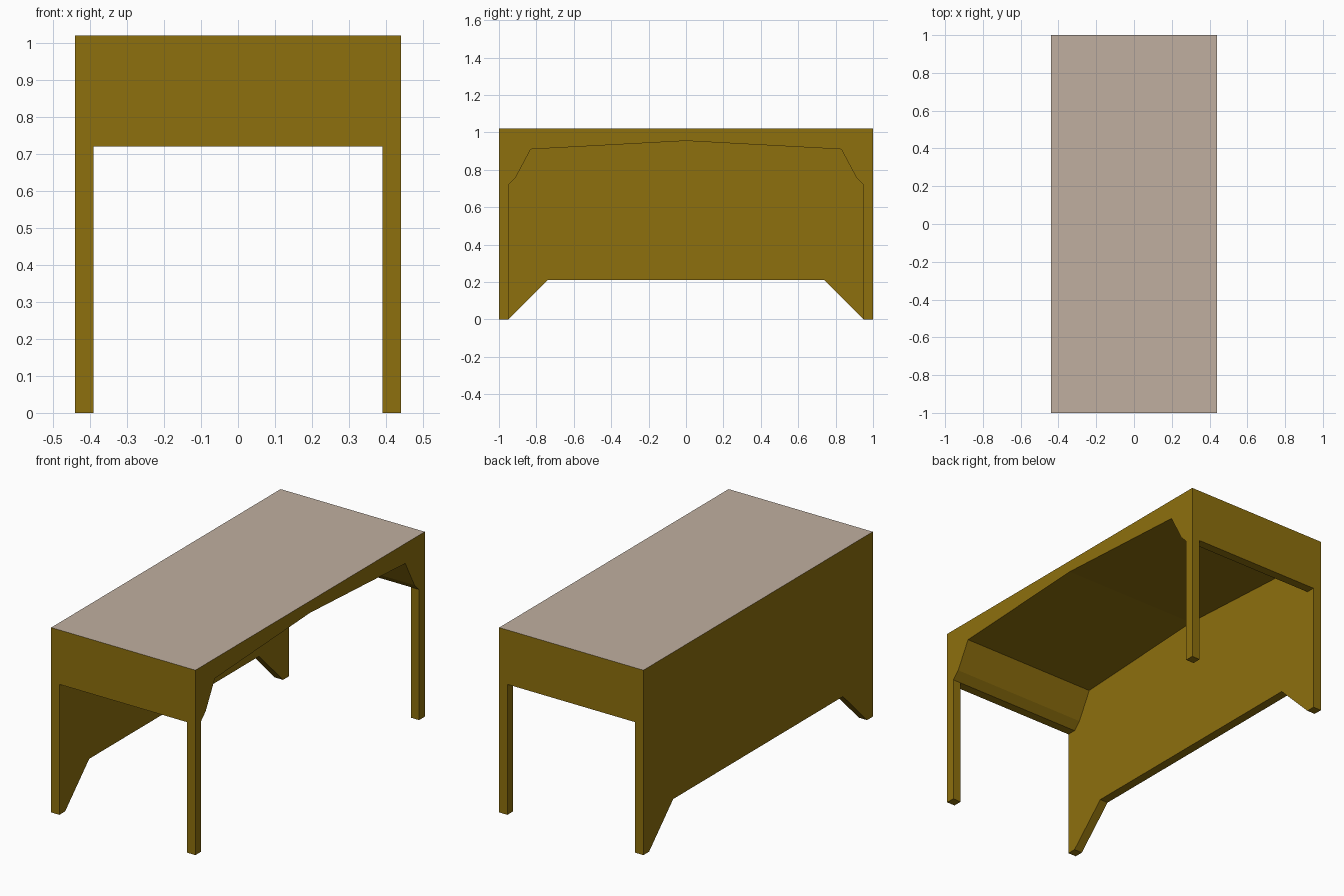
import bpy, bmesh
from mathutils import Vector

if "Cube" in bpy.data.objects:
    bpy.data.objects.remove(bpy.data.objects["Cube"])


def material(name, rgb):
    m = bpy.data.materials.new(name)
    m.diffuse_color = (*rgb, 1)
    m.use_nodes = True
    m.node_tree.nodes["Principled BSDF"].inputs["Base Color"].default_value = m.diffuse_color
    return m


wood = material("wood", (0.27, 0.16, 0.004))
surface = material("surface", (0.53, 0.43, 0.35))


def mirrored(half):
    """Complete a half profile (y >= 0, outer to inner) across y = 0."""
    return half + [(-y, z) for y, z in reversed(half) if y > 0]


def prism(name, profile, x0, x1):
    """Extrude a (y, z) profile along x."""
    bm = bmesh.new()
    face = bm.faces.new([bm.verts.new((x0, y, z)) for y, z in profile])
    out = bmesh.ops.extrude_face_region(bm, geom=[face])
    moved = [g for g in out["geom"] if isinstance(g, bmesh.types.BMVert)]
    bmesh.ops.translate(bm, verts=moved, vec=Vector((x1 - x0, 0, 0)))
    bmesh.ops.recalc_face_normals(bm, faces=bm.faces[:])
    mesh = bpy.data.meshes.new(name)
    bm.to_mesh(mesh)
    bm.free()
    mesh.materials.append(wood)
    obj = bpy.data.objects.new(name, mesh)
    bpy.context.collection.objects.link(obj)
    return obj


# Solid desk block with a pale writing surface on top
desk = prism("desk_body", mirrored([(1, 0), (1, 1.02)]), -0.44, 0.44)
desk.data.materials.append(surface)
for p in desk.data.polygons:
    if p.normal.z > 0.9:
        p.material_index = 1

# Arched knee space, open on the right side
arch = [(0.95, -0.1), (0.95, 0.72), (0.91, 0.76), (0.83, 0.91), (0, 0.955)]
# Opening between the legs at both ends
ends = [(1.1, -0.1), (1.1, 0.72)]
# Raised lower edge of the left panel
foot = [(1.05, -0.1), (0.74, 0.21)]

for name, half, x0, x1 in (("knee_space_cutter", arch, -0.39, 0.6),
                           ("end_opening_cutter", ends, -0.39, 0.39),
                           ("panel_foot_cutter", foot, -0.6, -0.2)):
    cutter = prism(name, mirrored(half), x0, x1)
    cutter.hide_render = True
    cutter.hide_viewport = True
    mod = desk.modifiers.new(name, "BOOLEAN")
    mod.operation = "DIFFERENCE"
    mod.solver = "EXACT"
    mod.object = cutter
